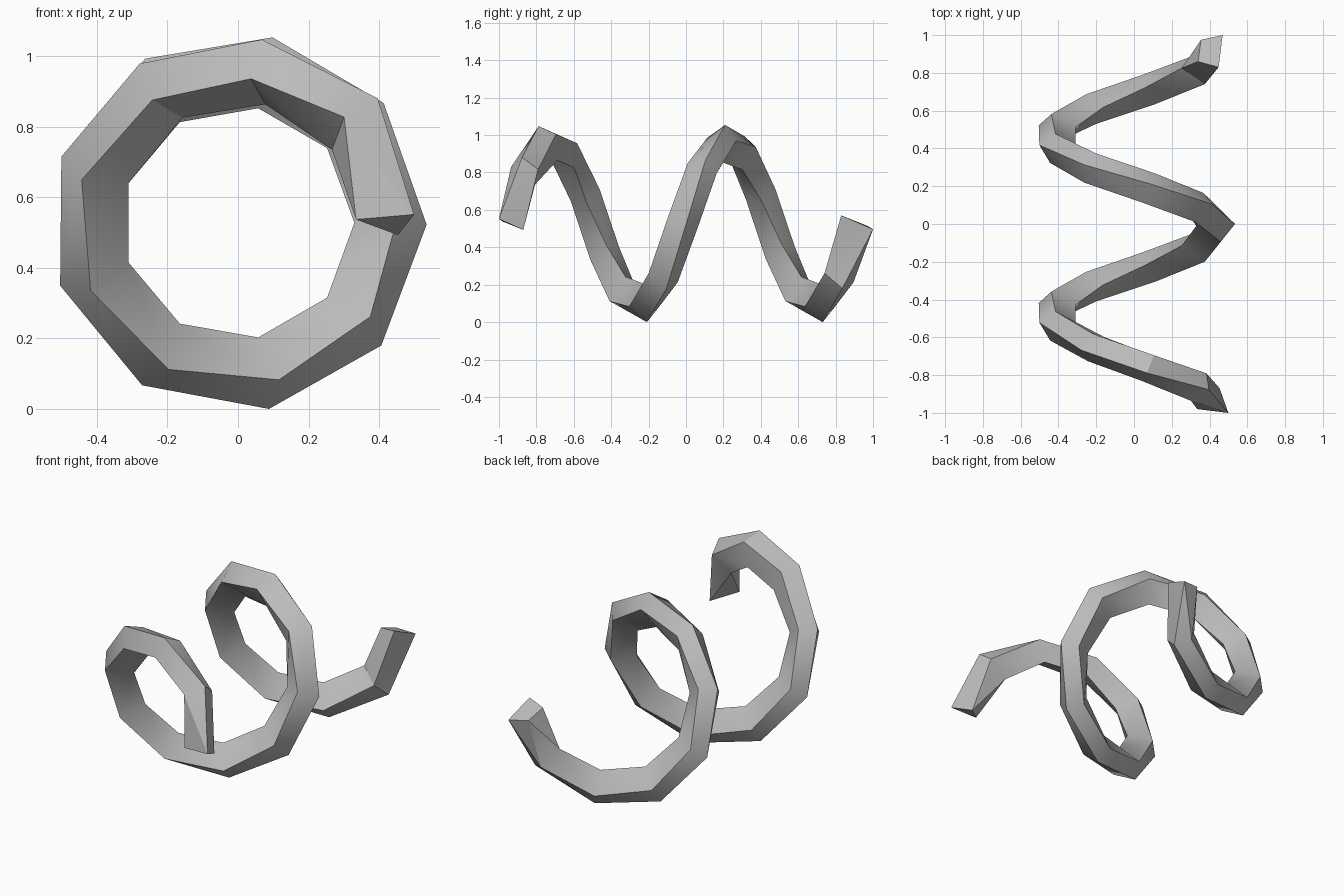
import bpy, bmesh, math

cube = bpy.data.objects.get("Cube")
if cube:
    bpy.data.objects.remove(cube, do_unlink=True)

# Coil dimensions: two turns around the y axis
RADIUS, CENTRE_Z, PITCH, TURNS, STEPS = 0.43, 0.525, 0.94, 2, 18
LEAN = 0.41 / RADIUS          # tilts each section square to the coil path

# Four-cornered section as (radial, lengthwise) offsets: front, outer, back, inner
SECTION = [(0.03, -0.085), (0.105, 0.01), (0.025, 0.07), (-0.10, 0.0)]
START = [(0.07, -0.05), (0.07, -0.05), (0.025, 0.08), (-0.095, -0.03)]
END = [(0.02, -0.10), (0.04, 0.07), (-0.075, 0.045), (-0.09, -0.07)]


def section_at(i):
    """Section corners for ring i, with a slight twist in the first bend."""
    if i == 0:
        return START
    if i == STEPS * TURNS // 2:
        return END
    t = math.radians(-32) * math.sin(math.pi * i / 4) if i < 4 else 0.0
    c, s = math.cos(t), math.sin(t)
    return [(u * c - v * s, u * s + v * c) for u, v in SECTION]


def place(angle, u, v):
    """Point on the coil offset by u outwards and v along the axis."""
    a = angle - v * LEAN
    r = RADIUS + u
    y = -PITCH * TURNS / 2 - 0.01 + PITCH * angle / math.tau + v
    return (r * math.cos(a), y, CENTRE_Z + r * math.sin(a))


# Rings swept along the coil
bm = bmesh.new()
rings = []
for i in range(STEPS + 1):
    angle = math.tau * TURNS * i / STEPS
    rings.append([bm.verts.new(place(angle, u, v)) for u, v in section_at(i)])

# Walls and end caps
for a, b in zip(rings, rings[1:]):
    for k in range(4):
        n = (k + 1) % 4
        bm.faces.new((a[k], a[n], b[n], b[k]))
bm.faces.new(rings[0][::-1])
bm.faces.new(rings[-1])
bmesh.ops.remove_doubles(bm, verts=bm.verts, dist=0.0005)
bmesh.ops.triangulate(bm, faces=bm.faces[:], quad_method='SHORT_EDGE')
bmesh.ops.recalc_face_normals(bm, faces=bm.faces[:])

# Rest the coil on the ground
low = min(v.co.z for v in bm.verts)
bmesh.ops.translate(bm, verts=bm.verts, vec=(0, 0, -low))

mesh = bpy.data.meshes.new("spiral_coil")
bm.to_mesh(mesh)
bm.free()
coil = bpy.data.objects.new("spiral_coil", mesh)
bpy.context.collection.objects.link(coil)

# Plain grey finish
grey = bpy.data.materials.new("plain_grey")
grey.use_nodes = True
colour = (0.5, 0.5, 0.5, 1.0)
grey.diffuse_color = colour
grey.node_tree.nodes["Principled BSDF"].inputs["Base Color"].default_value = colour
mesh.materials.append(grey)

# Soft shading with crisp corners
bpy.ops.object.select_all(action='DESELECT')
coil.select_set(True)
bpy.context.view_layer.objects.active = coil
bpy.ops.object.shade_smooth_by_angle(angle=math.radians(30))
